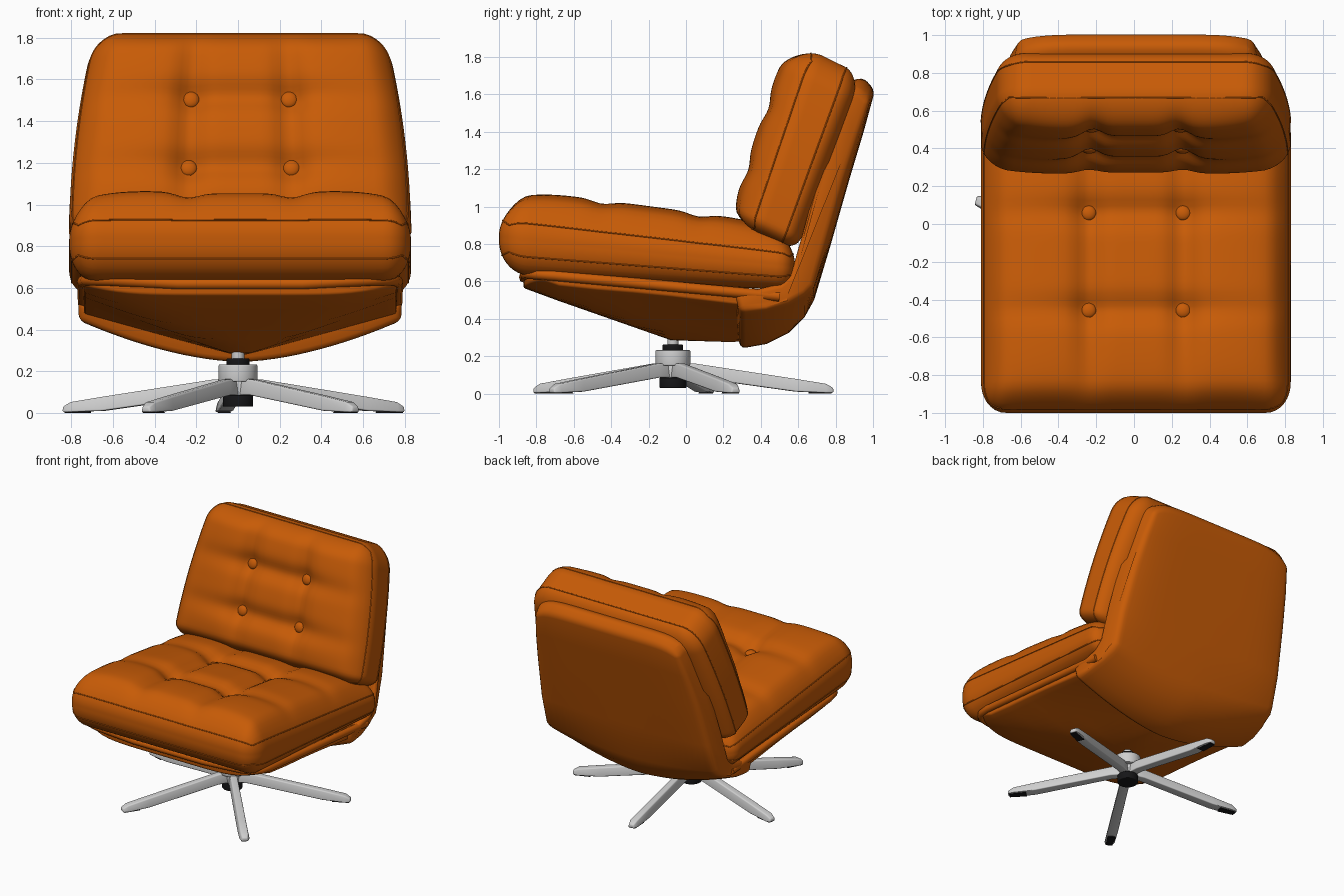
import bpy, bmesh
from math import sin, cos, exp, radians
from mathutils import Vector, Matrix

cube = bpy.data.objects.get("Cube")
if cube:
    bpy.data.objects.remove(cube, do_unlink=True)


def material(name, color, rough, metal=0.0):
    m = bpy.data.materials.new(name)
    m.use_nodes = True
    m.diffuse_color = (*color, 1)
    node = m.node_tree.nodes["Principled BSDF"]
    node.inputs["Base Color"].default_value = (*color, 1)
    node.inputs["Roughness"].default_value = rough
    node.inputs["Metallic"].default_value = metal
    return m


LEATHER = material("orange leather", (0.575, 0.105, 0.002), 0.5)
METAL = material("light grey metal", (0.62, 0.62, 0.62), 0.4)
BLACK = material("black plastic", (0.008, 0.008, 0.009), 0.5)
OFFSET = 0.01        # upholstery sits slightly left of the swivel axis
HUB_Y = -0.07


def activate(ob):
    bpy.context.collection.objects.link(ob)
    bpy.ops.object.select_all(action='DESELECT')
    ob.select_set(True)
    bpy.context.view_layer.objects.active = ob


def finish(name, bm, mat, bevel=0.0, angle=35):
    bmesh.ops.recalc_face_normals(bm, faces=bm.faces)
    mesh = bpy.data.meshes.new(name)
    bm.to_mesh(mesh)
    bm.free()
    mesh.materials.append(mat)
    ob = bpy.data.objects.new(name, mesh)
    activate(ob)
    if bevel:
        mod = ob.modifiers.new("bevel", 'BEVEL')
        mod.width, mod.segments = bevel, 3
        mod.limit_method, mod.angle_limit = 'ANGLE', radians(35)
        bpy.ops.object.modifier_apply(modifier=mod.name)
    bpy.ops.object.shade_smooth_by_angle(angle=radians(angle))


def loft(name, rings, mat, bevel=0.0):
    """Skin a list of equal point rings and cap both ends."""
    bm = bmesh.new()
    rows = [[bm.verts.new(p) for p in ring] for ring in rings]
    n = len(rows[0])
    for a, b in zip(rows, rows[1:]):
        for i in range(n):
            bm.faces.new((a[i], a[(i + 1) % n], b[(i + 1) % n], b[i]))
    bm.faces.new(rows[0])
    bm.faces.new(rows[-1])
    finish(name, bm, mat, bevel)


def tube(name, points, radius, mat, cyclic):
    cu = bpy.data.curves.new(name, 'CURVE')
    cu.dimensions = '3D'
    cu.bevel_depth, cu.bevel_resolution, cu.use_fill_caps = radius, 2, True
    sp = cu.splines.new('POLY')
    sp.points.add(len(points) - 1)
    for p, co in zip(sp.points, points):
        p.co = (*co, 1)
    sp.use_cyclic_u = cyclic
    cu.materials.append(mat)
    activate(bpy.data.objects.new(name, cu))
    bpy.ops.object.convert(target='MESH')


def cylinder(name, r, z0, z1, mat, bevel=0.006):
    bm = bmesh.new()
    bmesh.ops.create_cone(bm, cap_ends=True, segments=40, radius1=r, radius2=r, depth=z1 - z0,
                          matrix=Matrix.Translation((0, HUB_Y, (z0 + z1) / 2)))
    finish(name, bm, mat, bevel)


def cushion(name, corners, width, taper, low_radii, high_radii, crown, power, button_rows, tilt):
    """Rounded tufted pad; corners = low-start, low-end, top-end, top-start in (y, z)."""
    ls, le, te, ts = [Vector((0, *c)) for c in corners]
    half = (width, (le - ls + te - ts).length / 4, (ts - ls + te - le).length / 4)
    normal = Vector((0, -sin(tilt), cos(tilt)))

    def place(p):
        q = [c * h for c, h in zip(p, half)]
        radii = [lo if c < 0 else hi for c, lo, hi in zip(p, low_radii, high_radii)]
        inner = [max(r - h, min(h - r, c)) for c, h, r in zip(q, half, radii)]
        d = Vector([(a - b) / r for a, b, r in zip(q, inner, radii)])
        d.normalize()
        u, v, t = [(i + k * r) / h for i, k, r, h in zip(inner, d, radii, half)]
        f, g = (v + 1) / 2, (t + 1) / 2
        pos = ls.lerp(le, f).lerp(ts.lerp(te, f), g)
        # swelling, then creases that run through the buttons and fade outward
        x = u * width
        fade_u, fade_v = 1 - abs(u) ** power, 1 - abs(v) ** 6
        core_u = 0.45 + 0.55 * exp(-(x / 0.4) ** 4)
        core_v = 0.6 + 0.4 * exp(-(v / 0.6) ** 4)
        cu = sum(exp(-((x - s * 0.25) / 0.07) ** 2) for s in (-1, 1))
        cv = sum(exp(-((v - r) * half[1] / 0.07) ** 2) for r in button_rows)
        swell = crown * fade_u * fade_v - 0.015 * exp(-(x / 0.35) ** 4) * fade_v
        swell -= 0.045 * cu * core_v * fade_v + 0.04 * cv * core_u * fade_u + 0.015 * cu * cv
        pos += normal * swell * max(0, t) ** 2
        pos.x = OFFSET + u * (width - taper * f * f)
        return pos

    bm = bmesh.new()
    bmesh.ops.create_cube(bm, size=2)
    bmesh.ops.subdivide_edges(bm, edges=bm.edges[:], cuts=47, use_grid_fill=True)
    for v in bm.verts:
        v.co = place(v.co)
    finish(name, bm, LEATHER, angle=80)
    # stitched seams round the edge
    n = 40
    side = [-1 + 2 * i / n for i in range(n)]
    loop = ([(s, -1) for s in side] + [(1, s) for s in side]
            + [(-s, 1) for s in side] + [(-1, -s) for s in side])
    for label, t in (("upper", 0.6), ("lower", -0.5)):
        tube(f"{name}_{label}_seam", [place((a, b, t)) for a, b in loop], 0.004, LEATHER, True)
    # buttons
    for s in (-1, 1):
        for row in button_rows:
            bm = bmesh.new()
            bmesh.ops.create_uvsphere(bm, u_segments=20, v_segments=12, radius=0.04)
            m = Matrix.Translation(place((s * 0.25 / width, row, 1)) + normal * 0.01)
            bm.transform(m @ Matrix.Rotation(tilt, 4, 'X') @ Matrix.Diagonal((1, 1, 0.55, 1)))
            finish(f"{name}_button", bm, LEATHER, angle=80)


# Cushions
cushion("seat_cushion", [(-1.0, 0.64), (0.58, 0.55), (0.585, 0.80), (-1.0, 1.01)], 0.82, 0.0,
        (0.13, 0.16, 0.15), (0.13, 0.09, 0.14), 0.1, 7, (-0.316, 0.335), -0.12)
cushion("back_cushion", [(0.59, 0.76), (0.945, 1.70), (0.60, 1.87), (0.28, 0.90)], 0.82, 0.12,
        (0.15, 0.08, 0.1), (0.15, 0.16, 0.14), 0.07, 4, (-0.42, 0.26), 1.26)

# Back shell: an angled section swept from side to side
SLICES = [i / 14 for i in range(-14, 15)]
BACK = [(0.50, 0.53), (0.585, 0.62), (0.66, 0.9), (0.74, 1.2), (0.81, 1.45), (0.87, 1.67),
        (0.95, 1.69), (1.01, 1.62), (0.95, 1.4), (0.875, 1.15), (0.775, 0.8), (0.685, 0.5),
        (0.635, 0.41), (0.55, 0.325), (0.43, 0.265), (0.29, 0.24), (0.26, 0.42)]


def back_point(s, y, z):
    a = abs(s)
    half = 0.775 - 0.12 * max(0, (z - 0.75) / 0.93) ** 1.4
    half -= 0.045 * min(1, max(0, (y - 0.585 - (z - 0.62) * 0.27) / 0.12))
    low = min(1, max(0, (0.65 - z) / 0.4))
    high = max(0, (z - 1.3) / 0.4)
    return (OFFSET + s * half, y - 0.03 * a ** 6 * (z > 0.6),
            z + 0.2 * low * a ** 1.7 - 0.08 * high * a ** 8)


loft("back_shell", [[back_point(s, y, z) for y, z in BACK] for s in SLICES], LEATHER, 0.03)

# Seat shell: flat rim on top, softened pyramid underside drawn down to the swivel
KEEL = [(0.45, 0.30, 0.46), (0.25, 0.275, 0.48), (-0.08, 0.285, 0.52), (-0.28, 0.355, 0.54),
        (-0.48, 0.425, 0.555), (-0.68, 0.495, 0.57), (-0.87, 0.565, 0.585)]


def pan_ring(s):
    a = abs(s)
    ring = [(-0.87, 0.66), (0.5, 0.535)]
    ring += [(y, 0.27 + ((k - 0.27) ** 6 + ((r - 0.27) * a) ** 6) ** (1 / 6)) for y, k, r in KEEL]
    return [(OFFSET + s * 0.75, y + 0.1 * a ** 8 * (y < -0.8), z) for y, z in ring]


loft("seat_shell", [pan_ring(s) for s in SLICES], LEATHER, 0.012)
half_rim = [(0.75, 0.5, 0.52), (0.755, -0.7, 0.63), (0.74, -0.79, 0.638),
            (0.70, -0.84, 0.64), (0.62, -0.86, 0.638), (0.3, -0.865, 0.62)]
rim = half_rim + [(-x, y, z) for x, y, z in reversed(half_rim)]
tube("seat_shell_rim", [(x + OFFSET, y, z) for x, y, z in rim], 0.028, LEATHER, False)

# Swivel column
cylinder("swivel_post", 0.03, 0.24, 0.32, METAL)
cylinder("swivel_collar", 0.055, 0.225, 0.262, BLACK)
cylinder("hub", 0.093, 0.15, 0.232, METAL)
cylinder("hub_core", 0.06, 0.07, 0.16, METAL)
cylinder("hub_cap", 0.073, 0.03, 0.085, BLACK)

# Five star legs: stations of radius, bottom, top, half width
LEG = [(0.03, 0.085, 0.165, 0.032), (0.12, 0.085, 0.16, 0.034), (0.66, 0.01, 0.078, 0.038),
       (0.82, 0.004, 0.052, 0.038), (0.86, 0.004, 0.03, 0.026)]
FOOT = [(0.73, 0.0, 0.008, 0.03), (0.85, 0.0, 0.008, 0.024)]


def spoke(name, stations, angle, mat, bevel):
    turn = Matrix.Translation((0, HUB_Y, 0)) @ Matrix.Rotation(angle, 4, 'Z')
    rings = [[turn @ Vector(p) for p in ((r, -w, lo), (r, w, lo), (r, w * 0.7, hi), (r, -w * 0.7, hi))]
             for r, lo, hi, w in stations]
    loft(name, rings, mat, bevel)


for i in range(5):
    ang = radians(23 + 72 * i)
    spoke("leg", LEG, ang, METAL, 0.008)
    spoke("foot_pad", FOOT, ang, BLACK, 0.0)
